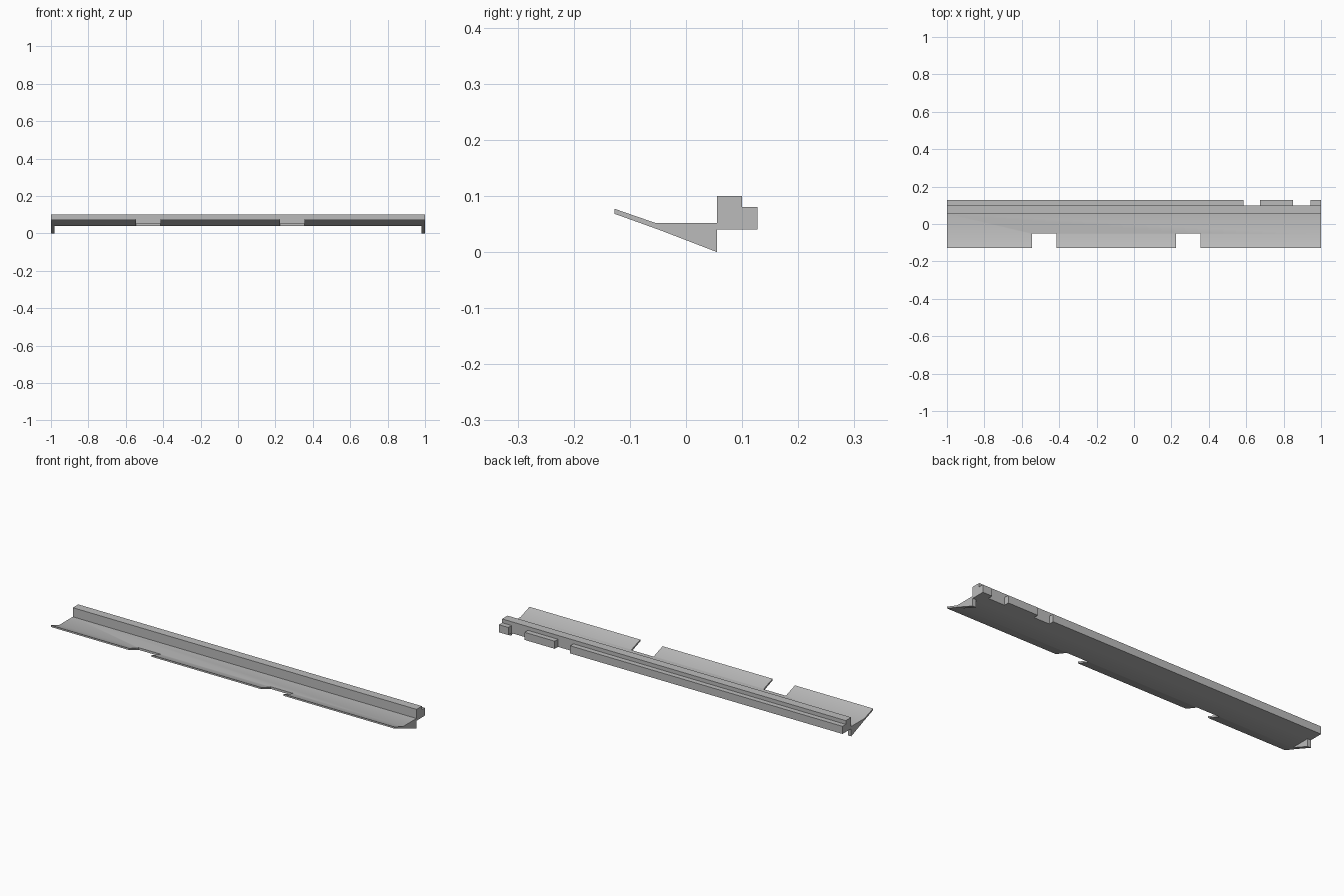
import bpy
import bmesh
from math import radians

if "Cube" in bpy.data.objects:
    bpy.data.objects.remove(bpy.data.objects["Cube"], do_unlink=True)

# Single grey finish
grey = bpy.data.materials.new("light_grey")
grey.use_nodes = True
colour = (0.5, 0.5, 0.5, 1)
grey.diffuse_color = colour
grey.node_tree.nodes["Principled BSDF"].inputs["Base Color"].default_value = colour


def extrude(name, profile, x0, x1):
    """Extrude a (y, z) profile along x."""
    bm = bmesh.new()
    face = bm.faces.new([bm.verts.new((x0, y, z)) for y, z in profile])
    result = bmesh.ops.extrude_face_region(bm, geom=[face])
    moved = [v for v in result["geom"] if isinstance(v, bmesh.types.BMVert)]
    bmesh.ops.translate(bm, verts=moved, vec=(x1 - x0, 0, 0))
    bmesh.ops.recalc_face_normals(bm, faces=bm.faces)
    mesh = bpy.data.meshes.new(name)
    bm.to_mesh(mesh)
    bm.free()
    mesh.materials.append(grey)
    obj = bpy.data.objects.new(name, mesh)
    bpy.context.collection.objects.link(obj)
    return obj


def rect(y0, y1, z0, z1):
    return [(y0, z0), (y1, z0), (y1, z1), (y0, z1)]


# Flat plate with an upturned front lip
plate = extrude("lip_plate", [(-0.127, 0.068), (-0.049, 0.04), (0.055, 0.04),
                              (0.055, 0.052), (-0.055, 0.052), (-0.127, 0.077)], -1, 1)

# Two notches in the lip
bpy.context.view_layer.objects.active = plate
for x0, x1 in ((-0.545, -0.415), (0.225, 0.355)):
    cutter = extrude("notch_cutter", rect(-0.2, -0.05, -0.1, 0.2), x0, x1)
    cutter.hide_render = True
    mod = plate.modifiers.new("notch", "BOOLEAN")
    mod.operation = "DIFFERENCE"
    mod.solver = "EXACT"
    mod.object = cutter
    bpy.ops.object.modifier_apply(modifier=mod.name)
    bpy.data.objects.remove(cutter, do_unlink=True)

# Soft bend between plate and lip
bpy.ops.object.select_all(action="DESELECT")
plate.select_set(True)
bpy.ops.object.shade_smooth_by_angle(angle=radians(30))

# Upright rail behind the plate
extrude("upright_rail", rect(0.055, 0.1, 0.04, 0.1), -1, 1)

# Rear ledge, broken by two gaps
for x0, x1 in ((-1, 0.585), (0.675, 0.85), (0.945, 1)):
    extrude("rear_ledge", rect(0.1, 0.127, 0.04, 0.08), x0, x1)

# Triangular brackets under each end
for side, x0 in (("right", -1), ("left", 0.98)):
    extrude(side + "_bracket", [(-0.049, 0.04), (0.055, 0), (0.055, 0.04)], x0, x0 + 0.02)
